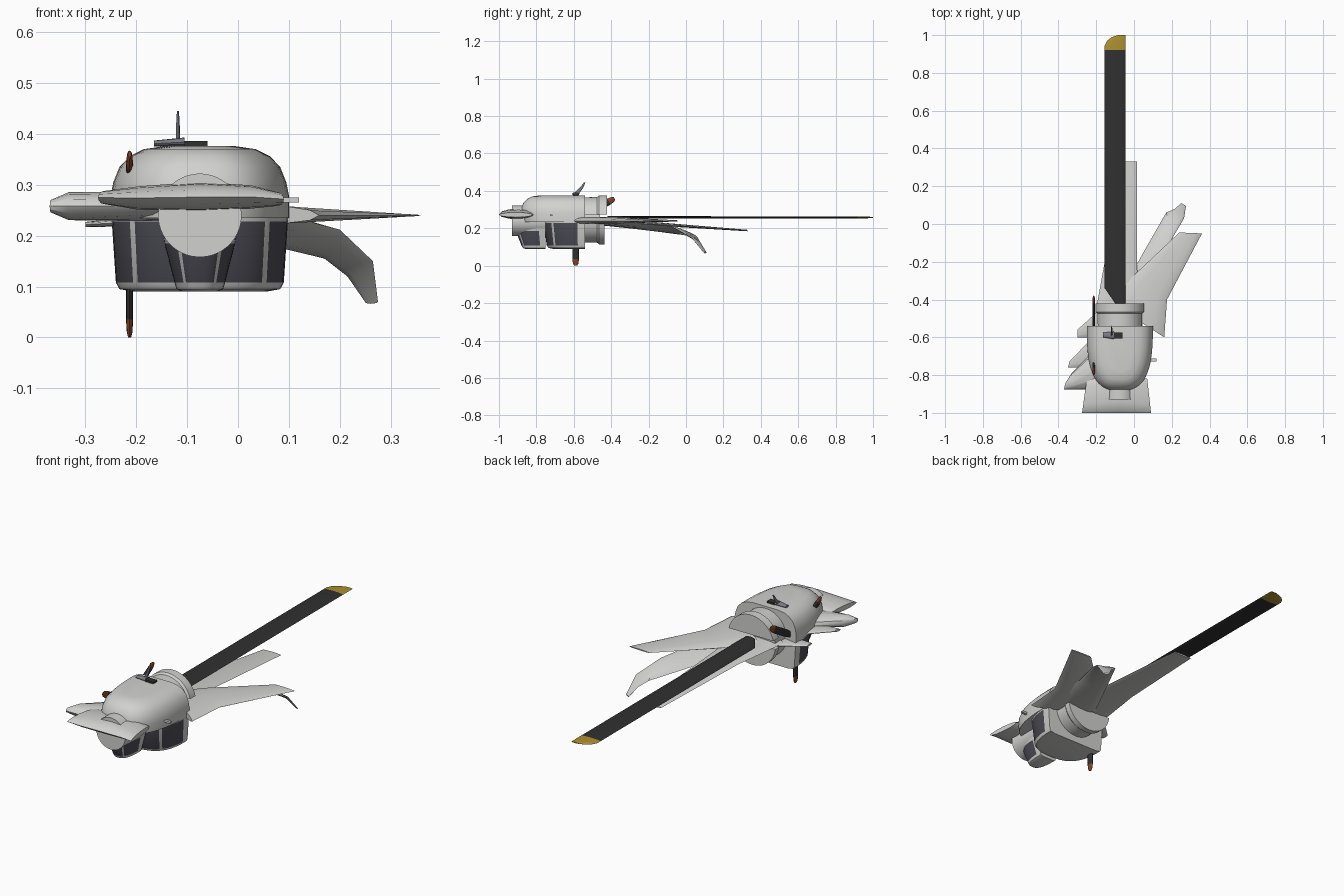
import bpy, bmesh, math
from mathutils import Vector

if "Cube" in bpy.data.objects:
    bpy.data.objects.remove(bpy.data.objects["Cube"])


def material(name, r, g, b):
    m = bpy.data.materials.new(name)
    m.use_nodes = True
    m.diffuse_color = (r, g, b, 1)
    m.node_tree.nodes["Principled BSDF"].inputs["Base Color"].default_value = (r, g, b, 1)
    return m


white = material("pale grey paint", .64, .64, .63)
glass = material("dark glass", .075, .075, .095)
black = material("charcoal blade", .03, .03, .03)
yellow = material("yellow tip", .42, .28, .03)
orange = material("rust tip", .25, .06, .02)
slate = material("slate grey", .2, .2, .25)


def loft(name, rings, mats, rule=None):
    """Skin closed rings in order, cap both ends, colour faces by a rule."""
    bm = bmesh.new()
    rows = [[bm.verts.new(p) for p in ring] for ring in rings]
    n = len(rows[0])
    for i in range(len(rows) - 1):
        for k in range(n):
            j = (k + 1) % n
            f = bm.faces.new((rows[i][k], rows[i][j], rows[i + 1][j], rows[i + 1][k]))
            if rule:
                f.material_index = rule(f.calc_center_median(), i, k)
    for row in (rows[0], rows[-1]):
        f = bm.faces.new(row)
        if rule:
            f.material_index = rule(f.calc_center_median(), -1, -1)
    bmesh.ops.recalc_face_normals(bm, faces=bm.faces)
    for f in bm.faces:
        f.smooth = True
    mesh = bpy.data.meshes.new(name)
    bm.to_mesh(mesh)
    bm.free()
    mesh.set_sharp_from_angle(angle=math.radians(35))
    for m in mats:
        mesh.materials.append(m)
    ob = bpy.data.objects.new(name, mesh)
    bpy.context.collection.objects.link(ob)
    return ob


def lens(a, b, t, normal=(0, 0, 1), n=12):
    """Lens-shaped section from edge a to edge b, of thickness t."""
    a, b, up = Vector(a), Vector(b), Vector(normal).normalized()
    ring = []
    for k in range(n):
        w = 2 * math.pi * k / n
        ring.append((a + b) / 2 + (b - a) / 2 * math.cos(w) + up * t / 2 * math.sin(w))
    return ring


def wing(name, sections, mats=(white,), rule=None, normal=(0, 0, 1)):
    return loft(name, [lens(*s, normal) for s in sections], mats, rule)


MID = -.075


def nose_outline(half, front, back, z, n, e=.71):
    """Plan outline with a rounded nose and a straight back."""
    ring = []
    for k in range(n + 1):
        t = math.pi * k / n
        c, s = math.cos(t), max(math.sin(t), 0)
        ring.append((MID + half * math.copysign(abs(c) ** e, c),
                     back - (back - front) * s ** e, z))
    return ring


# Upper body shell
shell = [(.175, -.875, .235), (.175, -.885, .28), (.17, -.882, .305), (.158, -.87, .335),
         (.138, -.85, .356), (.11, -.825, .37), (.07, -.78, .376)]
loft("upper_body", [nose_outline(h, f, -.54, z, 32) for h, f, z in shell], [white])


# Cabin and chin pod with glazed bands
def glazing(n):
    return lambda c, i, k: 1 if i == 2 and 0 <= k < n and k % 8 else 0


cabin = [(.13, -.71, .09), (.158, -.735, .095), (.165, -.745, .108), (.173, -.76, .228), (.175, -.765, .25)]
loft("cabin", [nose_outline(h, f, -.54, z, 33) for h, f, z in cabin], [white, glass], glazing(33))
pod = [(.035, -.86, .09), (.046, -.872, .095), (.05, -.88, .108), (.07, -.91, .185), (.08, -.925, .24)]
loft("chin_pod", [nose_outline(h, f, -.75, z, 25) for h, f, z in pod], [white, glass], glazing(25))


# Round nose and rear drum, both lying along y
def disc(radius, y, low=-1, high=1, zc=.24, n=48):
    ring = []
    for k in range(n):
        w = 2 * math.pi * (k + .5) / n
        z = zc + radius * math.sin(w)
        ring.append((MID + radius * math.cos(w), y, min(max(z, low), high)))
    return ring


def half_disc(radius, y, side, cut):
    """Disc cut along a level chord, above or below the blade slot."""
    zc = .245
    a = math.asin((cut - zc) / radius)
    span = (a, math.pi - a) if side > 0 else (math.pi - a, 2 * math.pi + a)
    return [(MID + radius * math.cos(w), y, zc + radius * math.sin(w))
            for w in (span[0] + (span[1] - span[0]) * k / 28 for k in range(29))]


loft("nose_disc", [disc(.082, y) for y in (-.93, -.75)], [white])
loft("drum_core", [disc(.112, y) for y in (-.6, -.46)], [white])
for name, side, cut, end in (("drum_upper", 1, .275, -.422), ("drum_lower", -1, .228, -.435)):
    loft(name, [half_disc(r, y, side, cut) for r, y in
                ((.12, -.56), (.122, -.475), (.131, -.465), (.131, end))], [white])

# Front plane across the nose
wing("front_plane", [
    ((-.275, -1, .275), (-.25, -.82, .275), .026),
    ((-.2, -1, .274), (-.19, -.8, .274), .046),
    ((MID, -1, .276), (MID, -.78, .278), .058),
    ((.03, -1, .276), (.02, -.8, .276), .046),
    ((.09, -1, .272), (.07, -.82, .272), .026)])

# Short surfaces on the right flank
wing("right_stub", [
    ((-.12, -.875, .258), (-.12, -.58, .258), .06),
    ((-.335, -.875, .258), (-.33, -.79, .258), .055),
    ((-.37, -.875, .258), (-.365, -.845, .258), .025)])
wing("right_middle_fin", [
    ((-.1, -.76, .242), (-.1, -.48, .242), .03),
    ((-.35, -.76, .246), (-.34, -.725, .246), .012)])
wing("right_rear_fin", [
    ((-.1, -.6, .232), (-.1, -.38, .238), .03),
    ((-.3, -.6, .222), (-.3, -.56, .222), .01)])

# Long swept surfaces trailing behind
wing("swept_wing", [
    ((-.12, -.42, .245), (.16, -.6, .24), .04),
    ((-.01, -.28, .243), (.175, -.4, .24), .034),
    ((.24, -.045, .24), (.36, -.05, .24), .006)])
wing("drooped_wing", [
    ((-.1, -.42, .22), (.1, -.5, .245), .03),
    ((.05, -.15, .185), (.15, -.25, .225), .022),
    ((.17, .06, .155), (.2, -.08, .212), .016),
    ((.215, .08, .12), (.265, .03, .15), .014),
    ((.25, .11, .07), (.275, .095, .07), .008)], normal=(.4, 0, 1))
wing("rear_panel", [
    ((-.21, -.5, .238), (.03, -.5, .238), .03),
    ((-.155, -.2, .226), (.015, -.2, .226), .02),
    ((-.09, .33, .188), (.015, .33, .188), .008)])

# Main rotor blade with a painted tip
blade_z = .258
blade = [(-.42, -.1, .014), (-.34, -.155, .014), (.92, -.155, .011), (.945, -.155, .01),
         (.97, -.142, .009), (.988, -.12, .007), (1, -.085, .004)]
wing("main_blade", [((left, y, blade_z), (-.045, y, blade_z), t) for y, left, t in blade],
     (black, yellow), lambda c, i, k: 1 if c.y > .921 else 0)

# Three-bladed side rotor, with its hub inside the body
hub = Vector((-.213, -.59, .24))
for i in range(3):
    w = math.radians(30 + 120 * i)
    out, across = Vector((0, math.cos(w), math.sin(w))), Vector((0, -math.sin(w), math.cos(w)))
    wing("side_rotor_blade", [
        (hub + out * r - across * h, hub + out * r + across * h, t)
        for r, h, t in ((.02, .012, .014), (.1, .018, .014), (.205, .018, .014),
                        (.23, .014, .011), (.24, .007, .006))],
        (black, orange), lambda c, j, k: 1 if (c - hub).length > .212 else 0, (1, 0, 0))


# Roof fittings and side pin
def box(name, lo, hi, mat):
    return loft(name, [[(lo[0], lo[1], z), (hi[0], lo[1], z), (hi[0], hi[1], z), (lo[0], hi[1], z)]
                       for z in (lo[2], hi[2])], [mat])


wing("roof_sensor", [((-.165, -.6, .381), (-.165, -.575, .381), .012),
                     ((-.105, -.61, .384), (-.105, -.57, .384), .018)], (slate,))
box("roof_block", (-.105, -.605, .37), (-.06, -.575, .386), black)
wing("roof_antenna", [((-.118, -.605, .38), (-.118, -.575, .38), .008),
                      ((-.118, -.565, .42), (-.118, -.548, .42), .007),
                      ((-.118, -.546, .445), (-.118, -.538, .445), .004)], (slate,), None, (1, 0, 0))
box("side_pin", (.08, -.727, .265), (.12, -.713, .275), white)
